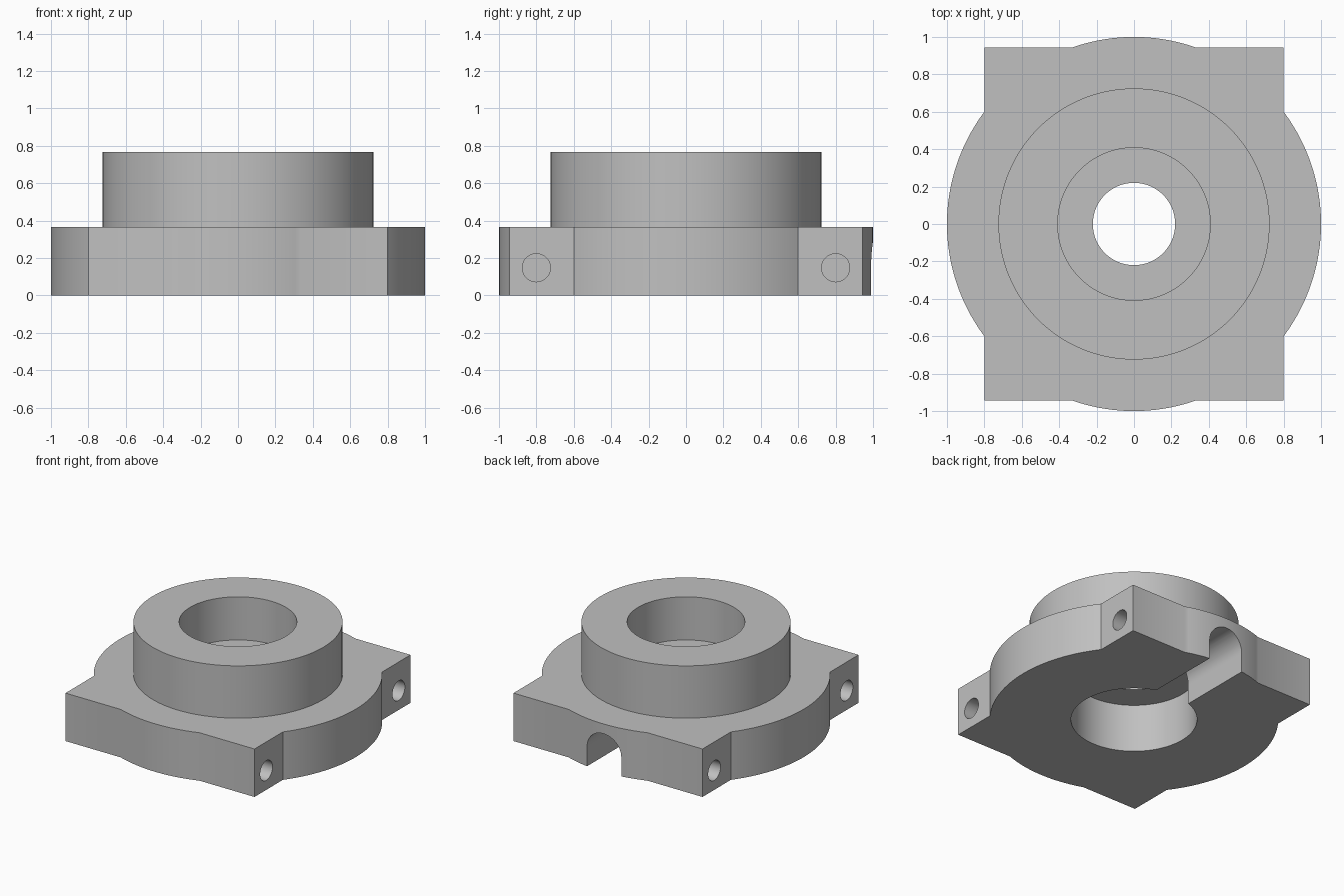
import bpy, bmesh
from math import sin, cos, acos, asin, pi
from mathutils import Matrix

if "Cube" in bpy.data.objects:
    bpy.data.objects.remove(bpy.data.objects["Cube"], do_unlink=True)

HALF_X, HALF_Y = 0.8, 0.943      # square plate half sizes
BASE_TOP, BOSS_TOP = 0.367, 0.767
WEB_TOP = 0.437                  # floor of the upper bore

grey = bpy.data.materials.new("plain_grey")
grey.use_nodes = True
colour = (0.53, 0.53, 0.53, 1)
grey.diffuse_color = colour
grey.node_tree.nodes["Principled BSDF"].inputs["Base Color"].default_value = colour


def prism(name, outline, z0, z1, matrix=Matrix()):
    """Extrude a closed counter-clockwise outline from z0 to z1."""
    bm = bmesh.new()
    face = bm.faces.new([bm.verts.new((x, y, z0)) for x, y in outline])
    ext = bmesh.ops.extrude_face_region(bm, geom=[face], use_keep_orig=True)
    top = [v for v in ext["geom"] if isinstance(v, bmesh.types.BMVert)]
    bmesh.ops.translate(bm, verts=top, vec=(0, 0, z1 - z0))
    bmesh.ops.transform(bm, matrix=matrix, verts=bm.verts)
    bmesh.ops.recalc_face_normals(bm, faces=bm.faces)
    mesh = bpy.data.meshes.new(name)
    bm.to_mesh(mesh)
    bm.free()
    mesh.materials.append(grey)
    obj = bpy.data.objects.new(name, mesh)
    bpy.context.collection.objects.link(obj)
    return obj


def arc(radius, a0, a1, steps, cx=0, cy=0):
    return [(cx + radius * cos(a0 + (a1 - a0) * i / steps),
             cy + radius * sin(a0 + (a1 - a0) * i / steps)) for i in range(steps + 1)]


def circle(radius, steps=128, cx=0, cy=0):
    return arc(radius, 0, 2 * pi, steps, cx, cy)[:-1]


def combine(target, tool, operation):
    """Boolean a tool into the target and discard the tool."""
    mod = target.modifiers.new(operation.lower(), "BOOLEAN")
    mod.operation, mod.object, mod.solver = operation, tool, "EXACT"
    bpy.context.view_layer.objects.active = target
    bpy.ops.object.modifier_apply(modifier=mod.name)
    bpy.data.objects.remove(tool, do_unlink=True)


# Base plate: disc merged with a rectangle, so arcs alternate with corners
side, end = acos(HALF_X), asin(HALF_Y)
outline = (arc(1, -side, side, 48) + [(HALF_X, HALF_Y)]
           + arc(1, end, pi - end, 24) + [(-HALF_X, HALF_Y)]
           + arc(1, pi - side, pi + side, 48) + [(-HALF_X, -HALF_Y)]
           + arc(1, pi + end, 2 * pi - end, 24) + [(HALF_X, -HALF_Y)])
body = prism("flanged_housing", outline, 0, BASE_TOP)

# Round boss on top
combine(body, prism("boss", circle(0.725), 0.2, BOSS_TOP), "UNION")

# Stepped bore: lower recess, upper recess and a smaller hole through the web
for name, radius, z0, z1 in (("lower_bore", 0.437, -0.1, BASE_TOP),
                             ("upper_bore", 0.408, WEB_TOP, 1),
                             ("web_hole", 0.22, 0.3, 0.5)):
    combine(body, prism(name, circle(radius), z0, z1), "DIFFERENCE")

# Arched channel from the back edge into the lower bore
arch = [(-0.145, -0.1), (0.145, -0.1)] + arc(0.145, 0, pi, 32, 0, 0.147)
stand_up = Matrix.Rotation(pi / 2, 4, "X")       # local y to z, local z to -y
combine(body, prism("back_channel", arch, -1.2, -0.2, stand_up), "DIFFERENCE")

# Blind holes in the four side faces
for sx in (-1, 1):
    for sy in (-1, 1):
        aim = Matrix.Translation((0, sy * 0.8, 0.148)) @ Matrix.Rotation(sx * pi / 2, 4, "Y")
        combine(body, prism("side_hole", circle(0.075, 48), 0.4, 0.9, aim), "DIFFERENCE")

bpy.ops.object.select_all(action="DESELECT")
body.select_set(True)
bpy.context.view_layer.objects.active = body
bpy.ops.object.shade_smooth_by_angle(angle=pi / 6)
